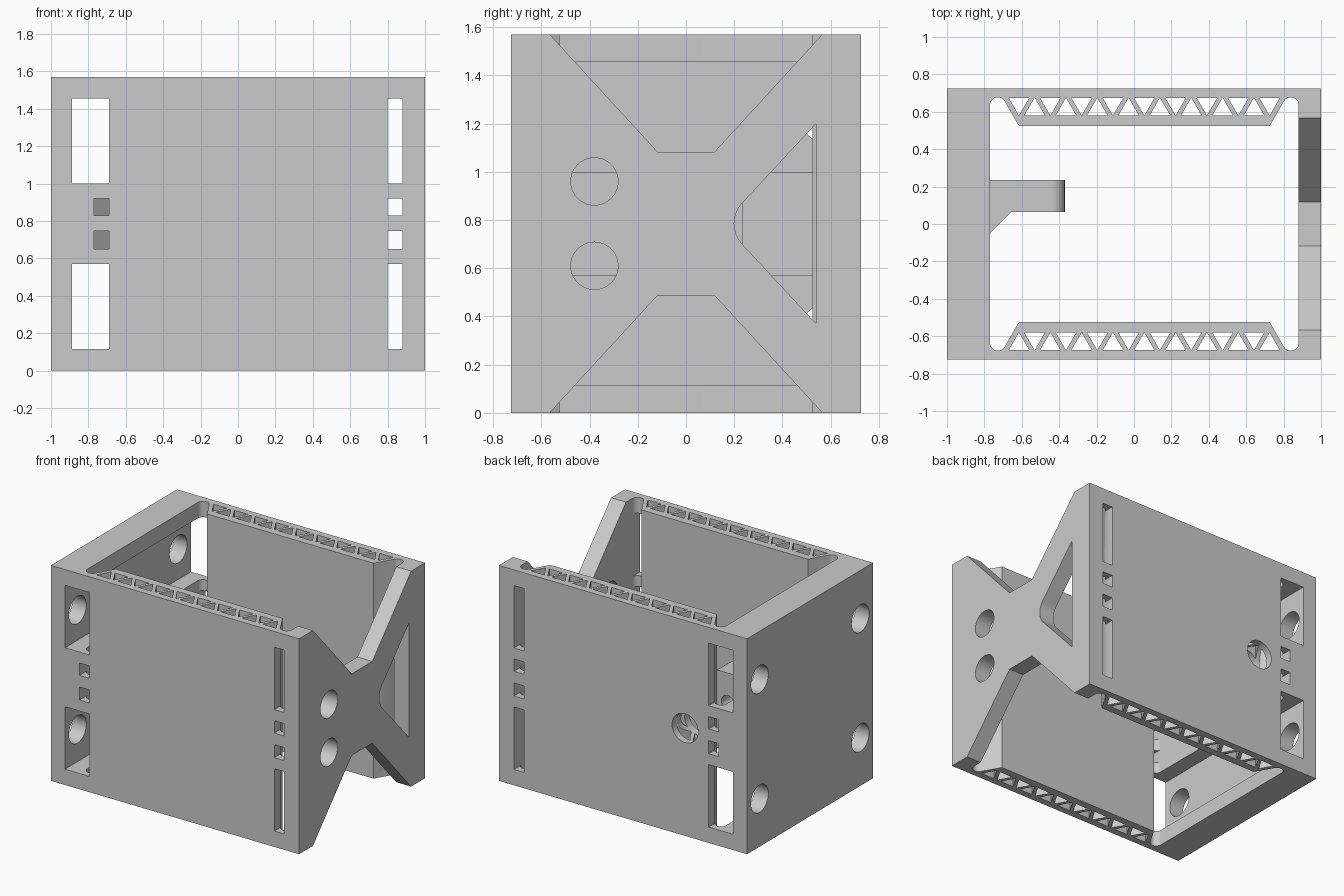
import bpy, bmesh
from math import cos, sin, radians

if "Cube" in bpy.data.objects:
    bpy.data.objects.remove(bpy.data.objects["Cube"], do_unlink=True)

grey = bpy.data.materials.new("plain grey")
grey.use_nodes = True
grey.diffuse_color = (0.6, 0.6, 0.6, 1)
grey.node_tree.nodes["Principled BSDF"].inputs["Base Color"].default_value = (0.6, 0.6, 0.6, 1)

PLACE = {"x": lambda a, b, t: (t, a, b),
         "y": lambda a, b, t: (a, t, b),
         "z": lambda a, b, t: (a, b, t)}


def prism(points, axis, lo, hi):
    return points, axis, lo, hi


def rect(a0, a1, b0, b1):
    return [(a0, b0), (a1, b0), (a1, b1), (a0, b1)]


def arc(ca, cb, r, start, end, steps=12):
    angles = [radians(start + (end - start) * i / steps) for i in range(steps + 1)]
    return [(ca + r * cos(t), cb + r * sin(t)) for t in angles]


def circle(ca, cb, r, steps=40):
    return arc(ca, cb, r, 0, 360, steps)[:-1]


def build(name, prisms):
    bm = bmesh.new()
    for points, axis, lo, hi in prisms:
        rings = [[bm.verts.new(PLACE[axis](a, b, t)) for a, b in points] for t in (lo, hi)]
        bm.faces.new(rings[0])
        bm.faces.new(rings[1])
        for i in range(len(points)):
            j = (i + 1) % len(points)
            bm.faces.new((rings[0][i], rings[0][j], rings[1][j], rings[1][i]))
    bmesh.ops.recalc_face_normals(bm, faces=bm.faces)
    mesh = bpy.data.meshes.new(name)
    bm.to_mesh(mesh)
    bm.free()
    obj = bpy.data.objects.new(name, mesh)
    bpy.context.collection.objects.link(obj)
    obj.data.materials.append(grey)
    return obj


def activate(obj):
    bpy.ops.object.select_all(action="DESELECT")
    obj.select_set(True)
    bpy.context.view_layer.objects.active = obj


def cut(target, prisms):
    cutter = build("cutter", prisms)
    cutter.hide_render = True
    mod = target.modifiers.new("cut", "BOOLEAN")
    mod.operation = "DIFFERENCE"
    mod.solver = "EXACT"
    mod.object = cutter
    activate(target)
    bpy.ops.object.modifier_apply(modifier=mod.name)
    bpy.data.objects.remove(cutter, do_unlink=True)


H, D, MID = 1.57, 0.725, 0.785
frame = build("frame", [prism(rect(-1, 1, -D, D), "z", 0, H)])

# open middle with rounded relief slots in the four corners
half = (arc(-0.728, 0.635, 0.042, 180, 30) + [(-0.616, 0.525), (0.726, 0.525)]
        + arc(0.838, 0.635, 0.042, 150, 0))
cavity = half + [(x, -y) for x, y in reversed(half)]
cut(frame, [prism(cavity, "z", -0.1, H + 0.1)])

# triangular cells inside the front and back walls
cells = []
for side in (-1, 1):
    for i in range(17):
        x = -0.615 + i * 1.34 / 16
        base, tip = (0.675, 0.58) if i % 2 == 0 else (0.58, 0.675)
        tri = [(x - 0.055, side * base), (x + 0.055, side * base), (x, side * tip)]
        cells.append(prism(tri, "z", -0.1, H + 0.1))
cut(frame, cells)

# long channels behind the mounting wall, open at front and back
long_bands = [(0.115, 0.57), (1.0, 1.455)]
short_bands = [(0.65, 0.745), (0.83, 0.92)]
cut(frame, [prism(rect(-0.887, -0.69, a, b), "y", -0.9, 0.9) for a, b in long_bands])

# windows in the front and back skins
windows = []
for lo, hi in ((-0.9, -0.64), (0.64, 0.9)):
    windows += [prism(rect(0.80, 0.88, a, b), "y", lo, hi) for a, b in long_bands + short_bands]
    windows += [prism(rect(-0.77, -0.69, a, b), "y", lo, hi) for a, b in short_bands]
cut(frame, windows)

# screw holes in the mounting wall, and tool access in the back wall
cut(frame, [prism(circle(y, z, 0.1), "x", -1.1, -0.7)
            for y in (-0.58, 0.58) for z in (0.35, 1.22)])
cut(frame, [prism(circle(-0.5, MID, 0.105), "y", 0.45, 0.9)])

# cross-shaped side plate: notches, round holes, rounded triangle
notch = [(-0.593, 1.6), (-0.118, 1.083), (0.118, 1.083), (0.593, 1.6)]
triangle = [(0.54, 1.2)] + arc(0.325, MID, 0.125, 137, 223) + [(0.54, 0.37)]
side_cuts = [notch, [(y, H - z) for y, z in notch], triangle,
             circle(-0.38, 0.96, 0.098), circle(-0.38, 0.61, 0.098)]
cut(frame, [prism(p, "x", 0.85, 1.1) for p in side_cuts])

# inner lug with rounded end and a sloped gusset
lug = ([(-0.77, 0.57)] + arc(-0.44, 0.64, 0.07, -90, 0)
       + arc(-0.44, 0.93, 0.07, 0, 90) + [(-0.77, 1.0)])
bracket = build("inner_bracket", [prism(lug, "y", 0.065, 0.235)])
cut(bracket, [prism(circle(-0.5, MID, 0.05, 24), "y", 0, 0.3)])
gusset = build("bracket_gusset", [prism([(-0.77, -0.05), (-0.655, 0.065), (-0.77, 0.065)],
                                        "z", 0.57, 1.0)])

for obj in (frame, bracket, gusset):
    activate(obj)
    bpy.ops.object.shade_smooth_by_angle(angle=radians(30))
